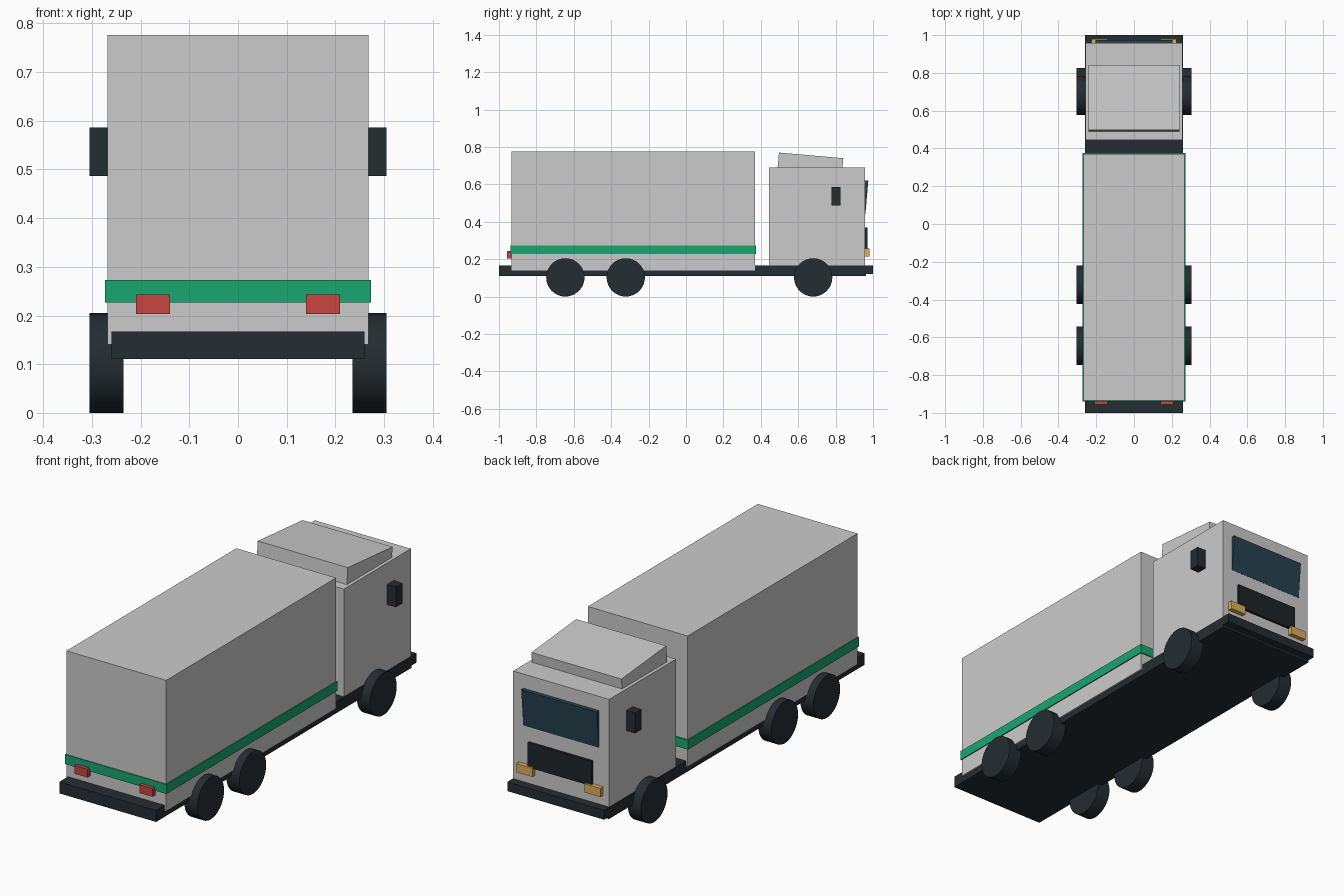
import bpy, bmesh, math
from mathutils import Matrix

if "Cube" in bpy.data.objects:
    bpy.data.objects.remove(bpy.data.objects["Cube"])


def material(name, rgb):
    m = bpy.data.materials.new(name)
    m.diffuse_color = (*rgb, 1)
    m.use_nodes = True
    m.node_tree.nodes["Principled BSDF"].inputs["Base Color"].default_value = m.diffuse_color
    return m


DARK = material("dark", (0.018, 0.026, 0.032))
GLASS = material("glass", (0.02, 0.055, 0.08))
BLACK = material("grille_black", (0.012, 0.017, 0.02))
GREEN = material("green", (0.01, 0.38, 0.17))
RED = material("red", (0.58, 0.06, 0.05))
AMBER = material("amber", (0.75, 0.42, 0.1))


def finish(bm, name, mat):
    mesh = bpy.data.meshes.new(name)
    bm.to_mesh(mesh)
    bm.free()
    ob = bpy.data.objects.new(name, mesh)
    bpy.context.collection.objects.link(ob)
    if mat:
        mesh.materials.append(mat)
    return ob


def box(name, x, y, z, mat=None, tilt=0):
    """Box from (min, max) ranges, tilted about x around its centre."""
    bm = bmesh.new()
    bmesh.ops.create_cube(bm, size=1)
    size = [b - a for a, b in (x, y, z)]
    mid = [(a + b) / 2 for a, b in (x, y, z)]
    bm.transform(Matrix.Translation(mid) @ Matrix.Rotation(math.radians(tilt), 4, 'X')
                 @ Matrix.Diagonal((*size, 1)))
    return finish(bm, name, mat)


def pair(name, x, y, z, mat):
    box(name + "_right", x, y, z, mat)
    box(name + "_left", (-x[1], -x[0]), y, z, mat)


def wheel(name, x, y, r=0.1025, width=0.07):
    bm = bmesh.new()
    bmesh.ops.create_cone(bm, cap_ends=True, segments=32, radius1=r, radius2=r, depth=width)
    bm.transform(Matrix.Translation((x, y, r)) @ Matrix.Rotation(math.pi / 2, 4, 'Y'))
    for f in bm.faces:
        f.smooth = len(f.verts) == 4
    for e in bm.edges:
        e.smooth = all(f.smooth for f in e.link_faces)
    finish(bm, name, DARK)


# Chassis and bumper
box("chassis", (-0.26, 0.26), (-1, 0.962), (0.111, 0.167), DARK)
box("front_bumper", (-0.26, 0.26), (0.955, 1), (0.122, 0.167), DARK)

# Cargo body with stripe
box("cargo_box", (-0.268, 0.268), (-0.934, 0.37), (0.14, 0.776))
box("cargo_stripe", (-0.273, 0.273), (-0.939, 0.375), (0.227, 0.273), GREEN)
pair("tail_light", (0.14, 0.21), (-0.956, -0.93), (0.203, 0.243), RED)

# Cab
box("cab", (-0.258, 0.258), (0.445, 0.958), (0.15, 0.69))
box("roof_deflector", (-0.242, 0.242), (0.4925, 0.8375), (0.665, 0.755), None, -5)
box("windshield", (-0.203, 0.203), (0.947, 0.967), (0.441, 0.621), GLASS, -5)
box("grille", (-0.172, 0.172), (0.95, 0.97), (0.25, 0.37), BLACK)
pair("headlight", (0.14, 0.226), (0.95, 0.98), (0.215, 0.257), AMBER)
pair("mirror", (0.255, 0.305), (0.777, 0.827), (0.487, 0.586), DARK)

# Wheels
for label, y in (("front", 0.68), ("middle", -0.322), ("rear", -0.645)):
    for side, s in (("right", 1), ("left", -1)):
        wheel(f"{label}_wheel_{side}", s * 0.27, y)
